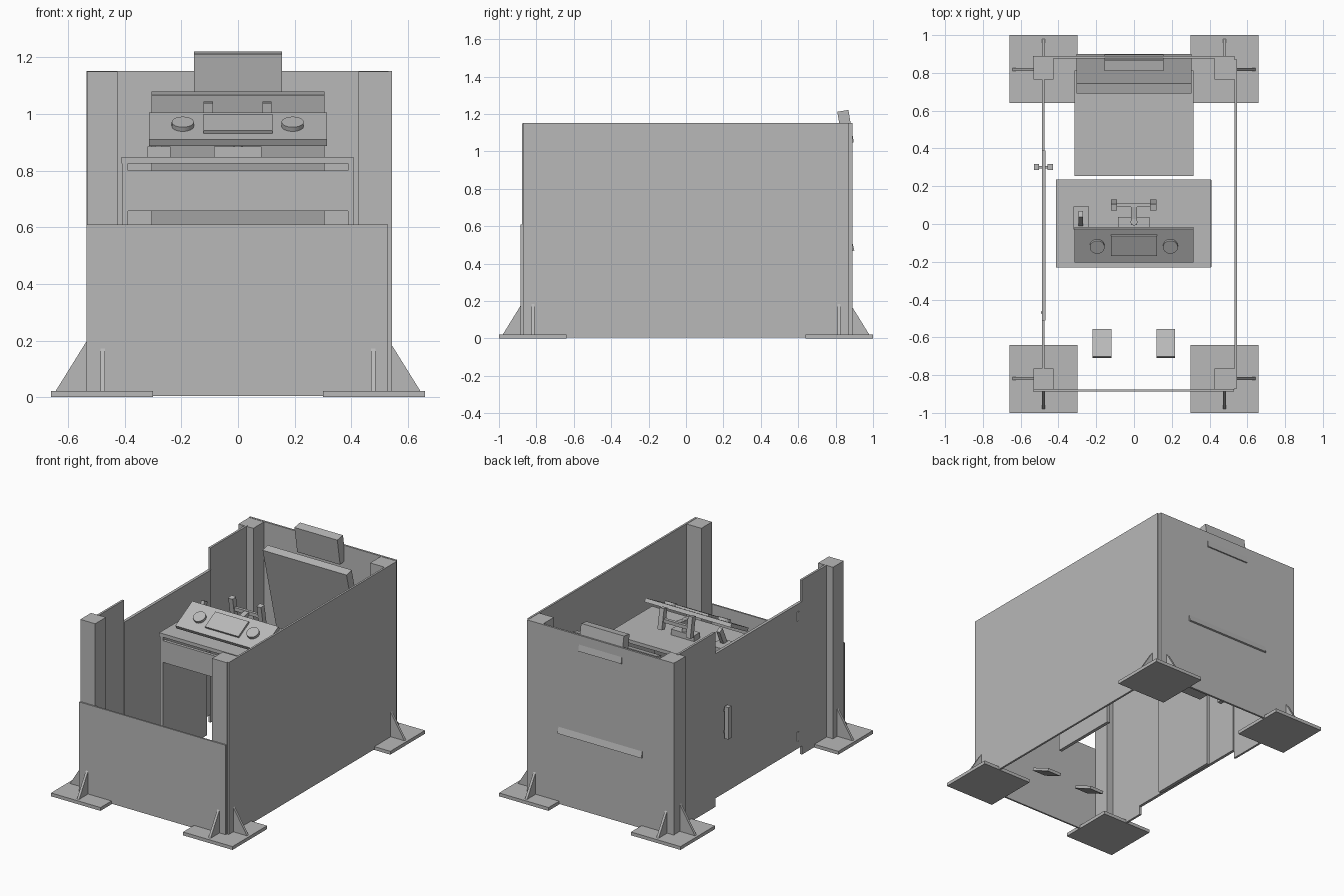
import bpy, math
from mathutils import Vector

cube = bpy.data.objects.get("Cube")
if cube:
    bpy.data.objects.remove(cube, do_unlink=True)

grey = bpy.data.materials.new("plain_grey")
grey.use_nodes = True
grey.diffuse_color = (0.48, 0.48, 0.48, 1)
grey.node_tree.nodes["Principled BSDF"].inputs["Base Color"].default_value = (0.48, 0.48, 0.48, 1)


def add_mesh(name, verts, faces):
    mesh = bpy.data.meshes.new(name)
    mesh.from_pydata(verts, [], faces)
    mesh.materials.append(grey)
    obj = bpy.data.objects.new(name, mesh)
    bpy.context.collection.objects.link(obj)
    return obj


def block(name, x, y, z):
    """Axis-aligned box from (low, high) ranges."""
    verts = [(a, b, c) for a in x for b in y for c in z]
    faces = [(0, 1, 3, 2), (4, 6, 7, 5), (0, 4, 5, 1),
             (2, 3, 7, 6), (0, 2, 6, 4), (1, 5, 7, 3)]
    return add_mesh(name, verts, faces)


def tilted(name, centre, size, degrees):
    """Box about its centre, tilted around x."""
    obj = block(name, *[(-s / 2, s / 2) for s in size])
    obj.location = centre
    obj.rotation_euler.x = math.radians(degrees)
    return obj


def rod(name, start, end, radius, sides=24):
    a, b = Vector(start), Vector(end)
    bpy.ops.mesh.primitive_cylinder_add(vertices=sides, radius=radius,
                                        depth=(b - a).length, location=(a + b) / 2)
    obj = bpy.context.object
    obj.name = name
    obj.rotation_euler = (b - a).to_track_quat("Z", "Y").to_euler()
    obj.data.materials.append(grey)
    bpy.ops.object.shade_smooth_by_angle()
    return obj


def span(sign, near, far):
    return tuple(sorted((sign * near, sign * far)))


def fin(name, profile, across, along_x):
    """Triangular gusset: profile of (outward, height), extruded 0.016."""
    verts = []
    for off in (-0.008, 0.008):
        for out, z in profile:
            verts.append((out, across + off, z) if along_x else (across + off, out, z))
    return add_mesh(name, verts, [(0, 1, 2), (5, 4, 3), (0, 3, 4, 1), (1, 4, 5, 2), (2, 5, 3, 0)])


# Corner feet, posts and gussets
for sx, side in ((-1, "right"), (1, "left")):
    for sy, end in ((-1, "front"), (1, "back")):
        tag = end + "_" + side
        block(tag + "_foot", span(sx, 0.3, 0.66), span(sy, 0.64, 1), (0, 0.022))
        block(tag + "_post", span(sx, 0.425, 0.533), span(sy, 0.766, 0.877), (0.02, 1.15))
        fin(tag + "_side_gusset",
            [(sx * 0.53, 0.02), (sx * 0.645, 0.02), (sx * 0.53, 0.205)], sy * 0.818, True)
        fin(tag + "_end_gusset",
            [(sy * 0.88, 0.02), (sy * 0.98, 0.02), (sy * 0.88, 0.182)], sx * 0.478, False)

# Wall panels
block("left_wall", (0.531, 0.544), (-0.872, 0.872), (0.004, 1.152))
block("back_wall", (-0.535, 0.532), (0.877, 0.89), (0.004, 1.152))
block("front_wall", (-0.535, 0.53), (-0.886, -0.875), (0.004, 0.61))
block("right_wall_back", (-0.487, -0.473), (0.39, 0.775), (0.004, 1.152))
block("right_wall_front", (-0.487, -0.473), (-0.77, -0.51), (0.004, 1.152))

# Door with hinges and a handle on each side
block("door", (-0.487, -0.468), (-0.51, 0.389), (0.06, 1.01))
for z in (0.14, 0.93):
    rod("door_hinge", (-0.48, -0.468, z - 0.03), (-0.48, -0.468, z + 0.03), 0.012, 16)
for label, x in (("outer", (-0.53, -0.502)), ("inner", (-0.458, -0.43))):
    block(label + "_door_handle", x, (0.285, 0.317), (0.43, 0.64))
for z in (0.46, 0.6):
    block("handle_spacer", (-0.51, -0.45), (0.294, 0.308), (z, z + 0.014))

# Seat, forward-leaning backrest and headrest
block("seat", (-0.315, 0.315), (0.255, 0.812), (0.42, 0.48))
tilted("backrest", (0, 0.796, 0.768), (0.61, 0.055, 0.63), 14.3)
tilted("headrest", (0, 0.853, 1.13), (0.312, 0.06, 0.175), 9.5)

# Desk
block("desk_top", (-0.412, 0.408), (-0.23, 0.235), (0.825, 0.848))
for sx, side in ((-1, "right"), (1, "left")):
    block("desk_" + side + "_panel", span(sx, 0.388, 0.41), (-0.227, 0.233), (0.004, 0.825))
block("desk_apron", (-0.39, 0.388), (-0.225, -0.205), (0.657, 0.8))

# Sloped console with screen and knobs
tilt = 28.5
normal = Vector((0, -math.sin(math.radians(tilt)), math.cos(math.radians(tilt))))
face = Vector((0, -0.115, 0.957))
tilted("console", face - normal * 0.0125, (0.628, 0.2, 0.025), tilt)
tilted("console_screen", face + Vector((0, 0.005, 0.003)) + normal * 0.006, (0.243, 0.122, 0.014), tilt)
for x in (-0.195, 0.193):
    base = face + Vector((x, 0, 0))
    rod("console_knob", base, base + normal * 0.017, 0.039, 32)

# Steering yoke behind the console
block("yoke_base", (-0.085, 0.083), (-0.022, 0.037), (0.846, 0.886))
rod("yoke_column", (0, 0.01, 0.88), (0, 0.01, 0.965), 0.018)
tilted("yoke_arm", (0, 0.045, 0.955), (0.034, 0.1, 0.024), 10)
block("yoke_crossbar", (-0.11, 0.11), (0.09, 0.11), (0.955, 0.978))
for x in (-0.105, 0.102):
    tilted("yoke_grip", (x, 0.1, 0.975), (0.032, 0.035, 0.135), 10)

# Lever
block("lever_base", (-0.32, -0.238), (-0.03, 0.092), (0.846, 0.886))
tilted("lever", (-0.281, 0.026, 0.925), (0.024, 0.035, 0.13), -25)

# Foot pedals
for x in (-0.17, 0.168):
    tilted("pedal", (x, -0.632, 0.12), (0.1, 0.162, 0.018), -25)
